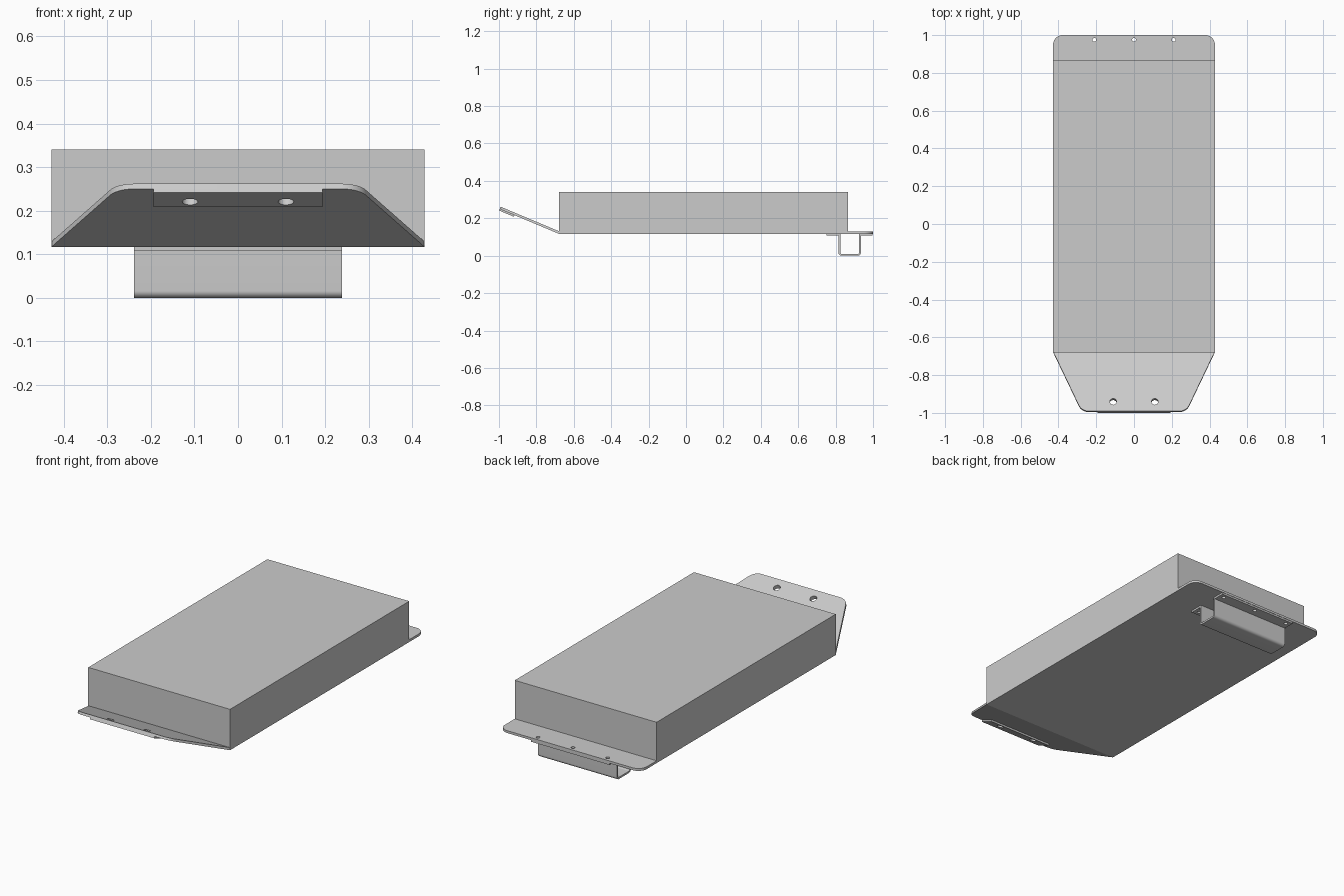
import bpy, bmesh, math
from mathutils import Matrix, Vector

cube = bpy.data.objects.get("Cube")
if cube:
    bpy.data.objects.remove(cube, do_unlink=True)

# Single painted metal colour
grey = bpy.data.materials.new("light_grey_metal")
grey.use_nodes = True
GREY = (0.6, 0.6, 0.6, 1)
grey.diffuse_color = GREY
for node in grey.node_tree.nodes:
    if node.type == 'BSDF_PRINCIPLED':
        node.inputs["Base Color"].default_value = GREY


def rounded(points, steps=8):
    """Turn (x, y, radius) corners into an outline with filleted corners."""
    out = []
    for i, (x, y, r) in enumerate(points):
        p = Vector((x, y))
        if r == 0:
            out.append(p)
            continue
        d1 = (Vector(points[i - 1][:2]) - p).normalized()
        d2 = (Vector(points[(i + 1) % len(points)][:2]) - p).normalized()
        half = d1.angle(d2) / 2
        t = r / math.tan(half)
        c = p + (d1 + d2).normalized() * (r / math.sin(half))
        a, b = p + d1 * t - c, p + d2 * t - c
        out += [c + a.lerp(b, k / steps).normalized() * r for k in range(steps + 1)]
    return out


def circle(x, y, r, n=24):
    return [Vector((x + r * math.cos(k * math.tau / n), y + r * math.sin(k * math.tau / n)))
            for k in range(n)]


def sheet(name, corners, thickness, matrix, holes=()):
    """Extrude a filleted outline with round holes from local z = 0 upward."""
    curve = bpy.data.curves.new(name + "_outline", 'CURVE')
    curve.dimensions = '2D'
    curve.fill_mode = 'BOTH'
    curve.extrude = thickness / 2
    for loop in [rounded(corners)] + [circle(*h) for h in holes]:
        spline = curve.splines.new('POLY')
        spline.points.add(len(loop) - 1)
        for point, co in zip(spline.points, loop):
            point.co = (co.x, co.y, 0, 1)
        spline.use_cyclic_u = True
    temp = bpy.data.objects.new(name + "_outline", curve)
    bpy.context.scene.collection.objects.link(temp)
    bpy.context.view_layer.update()
    graph = bpy.context.evaluated_depsgraph_get()
    mesh = bpy.data.meshes.new_from_object(temp.evaluated_get(graph))
    bpy.data.objects.remove(temp, do_unlink=True)
    mesh.name = name

    bm = bmesh.new()
    bm.from_mesh(mesh)
    bmesh.ops.remove_doubles(bm, verts=bm.verts, dist=1e-5)
    bmesh.ops.transform(bm, verts=bm.verts,
                        matrix=matrix @ Matrix.Translation((0, 0, thickness / 2)))
    bmesh.ops.recalc_face_normals(bm, faces=bm.faces)
    bm.to_mesh(mesh)
    bm.free()
    mesh.materials.clear()
    mesh.materials.append(grey)
    obj = bpy.data.objects.new(name, mesh)
    bpy.context.scene.collection.objects.link(obj)
    bpy.ops.object.select_all(action='DESELECT')
    obj.select_set(True)
    bpy.context.view_layer.objects.active = obj
    bpy.ops.object.shade_smooth_by_angle(angle=math.radians(30))
    return obj


def rect(half_width, y0, y1, r0=0, r1=0):
    return [(-half_width, y0, r0), (half_width, y0, r0),
            (half_width, y1, r1), (-half_width, y1, r1)]


def at(z):
    return Matrix.Translation((0, 0, z))


WIDTH = 0.428       # half width of box and plate
BEND = -0.68        # where the plate bends upward
BASE = 0.117        # underside of the plate
GAUGE = 0.013
bolt_x = (-0.21, 0, 0.21)

# Main box and the plate beneath it
sheet("main_box", rect(WIDTH, BEND, 0.865), 0.21, at(BASE + GAUGE))
sheet("base_plate", rect(WIDTH, BEND, 1.0, r1=0.05), GAUGE, at(BASE),
      [(x, 0.975, 0.01) for x in bolt_x])

# Upturned front lip with a stiffener under its edge
slope = Matrix.Translation((0, BEND, BASE)) @ Matrix.Rotation(-math.radians(22.8), 4, 'X')
lip_end = -0.343
lip_holes = [(x, -0.288, 0.018) for x in (-0.11, 0.11)]
sheet("front_lip", [(-WIDTH, 0, 0), (-0.277, lip_end, 0.06),
                    (0.277, lip_end, 0.06), (WIDTH, 0, 0)], GAUGE, slope, lip_holes)
sheet("lip_stiffener", rect(0.194, lip_end, -0.258), 0.009, slope @ at(-0.009), lip_holes)

# Hat-shaped bracket under the rear: two bolted flanges and a bent channel
BRACKET = 0.238
WALL = 0.01
front, rear = 0.815, 0.935
for name, y0, y1, bolt_y in (("front_flange", 0.75, front + WALL, 0.775),
                             ("rear_flange", rear - WALL, 0.998, 0.975)):
    sheet("bracket_" + name, rect(BRACKET, y0, y1), WALL, at(BASE - WALL),
          [(x, bolt_y, 0.01) for x in bolt_x])
sideways = Matrix(((0, 0, 1, -BRACKET), (1, 0, 0, 0), (0, 1, 0, 0), (0, 0, 0, 1)))
channel_top = BASE - WALL
sheet("bracket_channel",
      [(front, channel_top, 0), (front, 0, 0.016), (rear, 0, 0.016), (rear, channel_top, 0),
       (rear - WALL, channel_top, 0), (rear - WALL, WALL, 0.006),
       (front + WALL, WALL, 0.006), (front + WALL, channel_top, 0)],
      2 * BRACKET, sideways)
